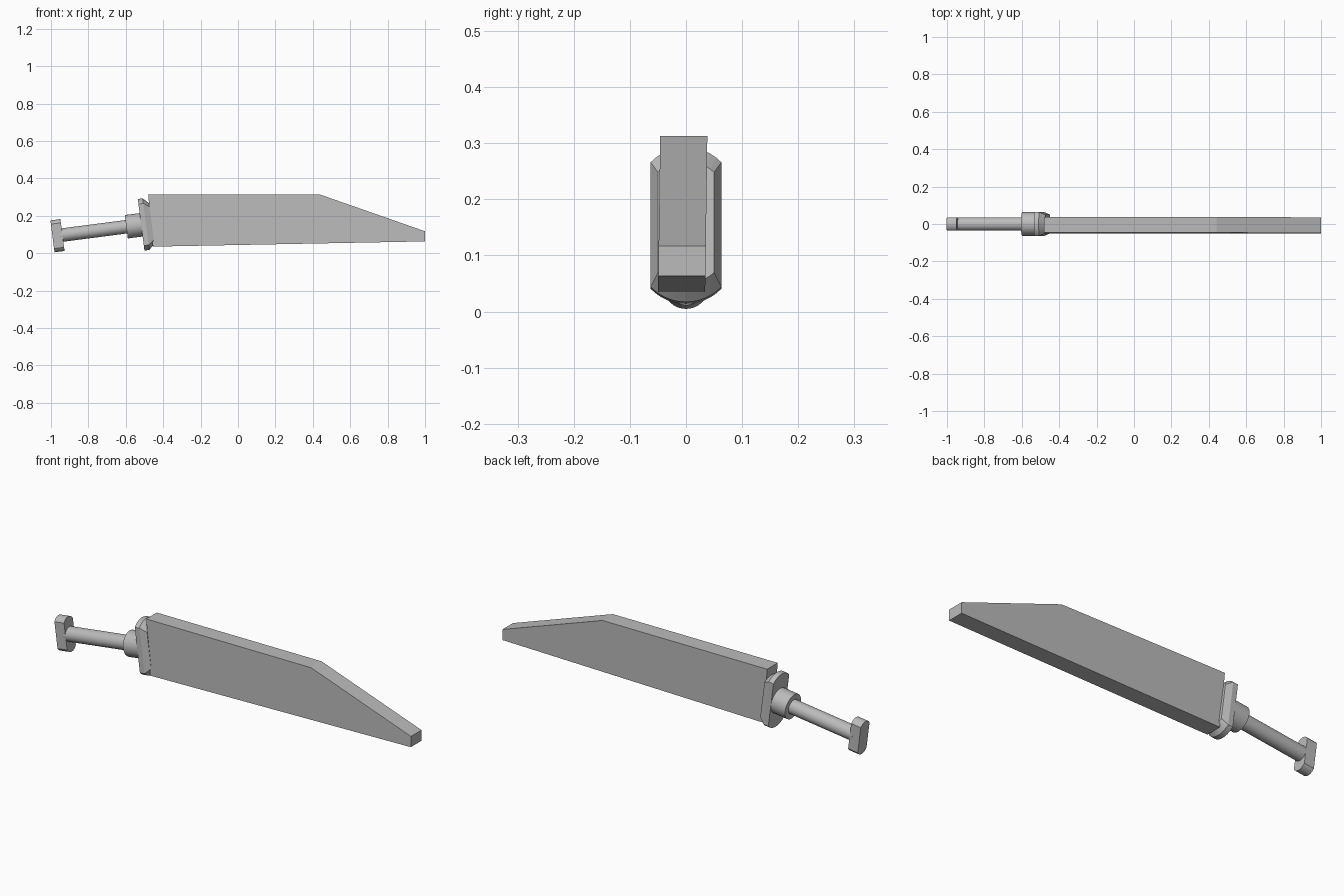
import bpy, bmesh, math
from mathutils import Matrix

cube = bpy.data.objects.get("Cube")
if cube:
    bpy.data.objects.remove(cube, do_unlink=True)

grey = bpy.data.materials.new("plain grey")
grey.use_nodes = True
colour = (0.5, 0.5, 0.5, 1)
grey.diffuse_color = colour
grey.node_tree.nodes["Principled BSDF"].inputs["Base Color"].default_value = colour

# Hilt frame: local x runs from the pommel to the blade, tilted upward
hilt = Matrix.Translation((-0.992, 0, 0.09)) @ Matrix.Rotation(math.radians(-7.4), 4, 'Y')


def loft(name, rings, matrix=Matrix()):
    """Skin a row of matching closed rings and cap both ends."""
    bm = bmesh.new()
    loops = [[bm.verts.new(p) for p in ring] for ring in rings]
    count = len(loops[0])
    for a, b in zip(loops, loops[1:]):
        for i in range(count):
            j = (i + 1) % count
            bm.faces.new((a[i], a[j], b[j], b[i]))
    bm.faces.new(loops[0])
    bm.faces.new(loops[-1])
    bmesh.ops.recalc_face_normals(bm, faces=bm.faces)
    mesh = bpy.data.meshes.new(name)
    bm.to_mesh(mesh)
    bm.free()
    mesh.materials.append(grey)
    obj = bpy.data.objects.new(name, mesh)
    obj.matrix_world = matrix
    bpy.context.collection.objects.link(obj)
    return obj


def slab(x, half_width, half_height, rise, steps=12):
    """Upright ring with straight sides and shallow arched ends."""
    radius = (half_width ** 2 + rise ** 2) / (2 * rise)
    sweep = math.asin(min(1, half_width / radius))
    ring = []
    for sign in (1, -1):
        for i in range(steps + 1):
            a = sweep * (1 - 2 * i / steps)
            ring.append((x, sign * radius * math.sin(a),
                         sign * (half_height - radius + radius * math.cos(a))))
    return ring


def circle(x, radius, sides=32):
    return [(x, radius * math.cos(math.tau * i / sides),
             radius * math.sin(math.tau * i / sides)) for i in range(sides)]


# Hilt parts
loft("pommel", [slab(x, 0.035, 0.086, 0.02) for x in (0, 0.054)], hilt)
grip = loft("grip", [circle(x, 0.036) for x in (0.04, 0.42)], hilt)
collar = loft("collar", [circle(x, 0.063) for x in (0.398, 0.485)], hilt)
loft("guard", [slab(0.478, 0.063, 0.139, 0.027),
               slab(0.504, 0.063, 0.139, 0.027),
               slab(0.535, 0.05, 0.11, 0.02)], hilt)

# Blade: side profile extruded across y, with a very slight sideways lean
profile = [(-0.48, 0.313), (0.44, 0.313), (1.0, 0.117), (1.0, 0.063), (-0.455, 0.035)]
loft("blade", [[(x, y + 0.014 * (z - 0.31), z) for x, z in profile]
               for y in (-0.046, 0.038)])

# Smooth the round parts, keeping their rims sharp
bpy.ops.object.select_all(action='DESELECT')
for obj in (grip, collar):
    obj.select_set(True)
bpy.context.view_layer.objects.active = grip
bpy.ops.object.shade_smooth_by_angle(angle=math.radians(30))
